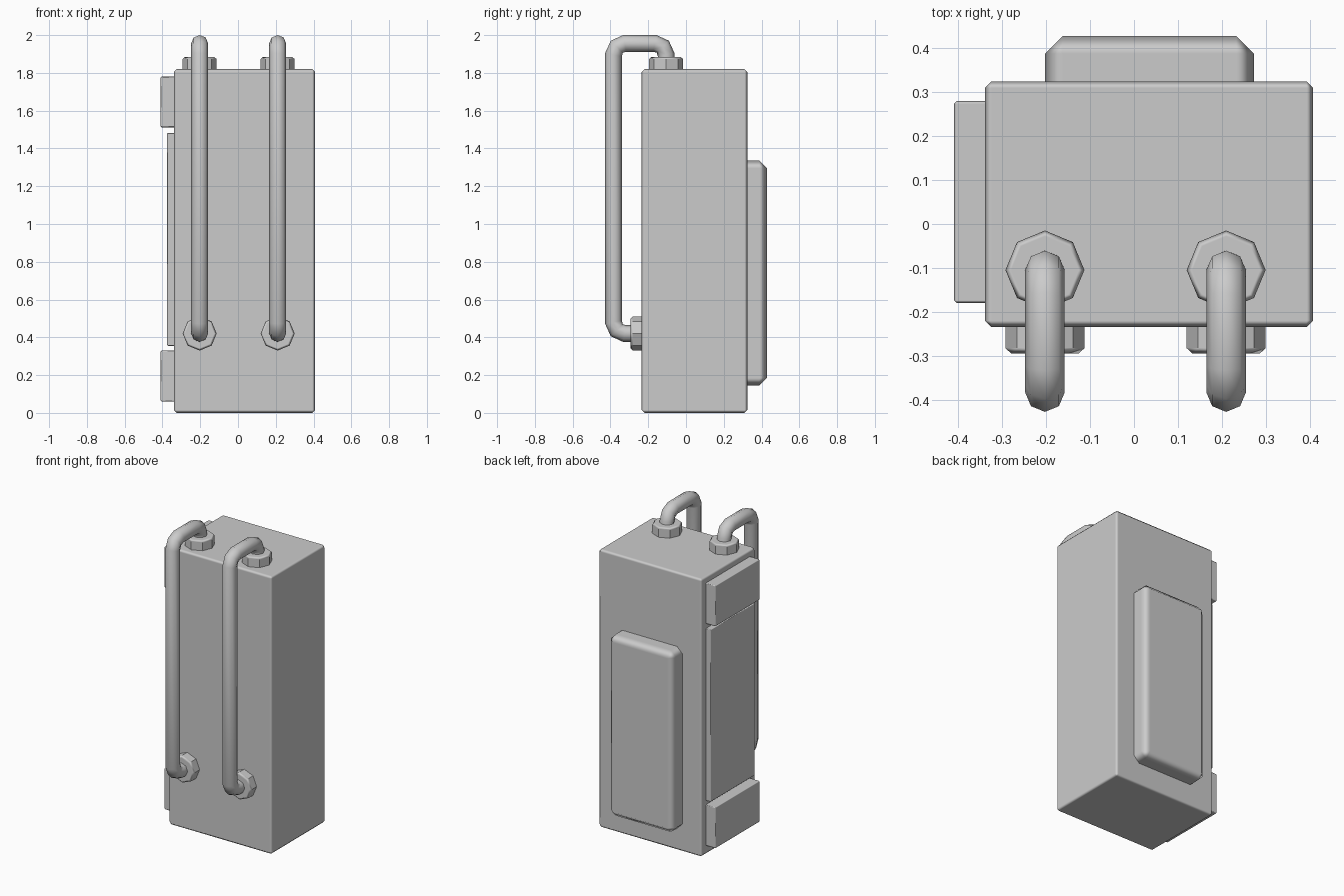
import bpy
import math
from mathutils import Vector

cube = bpy.data.objects.get("Cube")
if cube:
    bpy.data.objects.remove(cube, do_unlink=True)

GREY = (0.6, 0.6, 0.6, 1.0)
mat = bpy.data.materials.new("plain_grey")
mat.use_nodes = True
mat.diffuse_color = GREY
mat.node_tree.nodes["Principled BSDF"].inputs["Base Color"].default_value = GREY


def bevel(obj, width, angle):
    mod = obj.modifiers.new("edge_bevel", 'BEVEL')
    mod.width = width
    mod.segments = 1
    mod.limit_method = 'ANGLE'
    mod.angle_limit = math.radians(angle)
    mod.harden_normals = True


def box(name, low, high, width):
    """Box between two corners with softly shaded chamfers."""
    low, high = Vector(low), Vector(high)
    bpy.ops.mesh.primitive_cube_add(size=1, location=(low + high) / 2)
    obj = bpy.context.object
    obj.name = name
    obj.scale = high - low
    bpy.ops.object.transform_apply(location=False, rotation=False, scale=True)
    bpy.ops.object.shade_smooth()
    obj.data.materials.append(mat)
    bevel(obj, width, 30)


def collar(name, centre, tilt):
    """Eight-sided fitting where a pipe meets the casing."""
    bpy.ops.mesh.primitive_cylinder_add(vertices=8, radius=0.09, depth=0.12,
                                        location=centre, rotation=(tilt, 0, 0))
    obj = bpy.context.object
    obj.name = name
    bpy.ops.object.shade_smooth_by_angle(angle=math.radians(30))
    obj.data.materials.append(mat)
    bevel(obj, 0.012, 60)


def pipe(name, x, corners, radius, fillet):
    """Tube along a path whose inner corners are rounded in two steps."""
    pts = [Vector((x, y, z)) for y, z in corners]
    path = [pts[0]]
    for a, b, c in zip(pts, pts[1:], pts[2:]):
        u, v = (a - b).normalized(), (c - b).normalized()
        path += [b + u * fillet,
                 b + (u + v) * fillet * (1 - math.sqrt(0.5)),
                 b + v * fillet]
    path.append(pts[-1])
    curve = bpy.data.curves.new(name, 'CURVE')
    curve.dimensions = '3D'
    curve.bevel_depth = radius
    curve.bevel_resolution = 2
    curve.use_fill_caps = True
    spline = curve.splines.new('POLY')
    spline.points.add(len(path) - 1)
    for point, co in zip(spline.points, path):
        point.co = (*co, 1)
    spline.use_smooth = True
    curve.materials.append(mat)
    bpy.context.collection.objects.link(bpy.data.objects.new(name, curve))


# Main casing and raised back panel
box("casing", (-0.34, -0.235, 0), (0.408, 0.325, 1.82), 0.015)
box("back_panel", (-0.203, 0.25, 0.145), (0.273, 0.428, 1.335), 0.04)

# Side plate between two thicker blocks
box("side_plate", (-0.375, -0.18, 0.355), (-0.32, 0.28, 1.483), 0.005)
box("upper_side_block", (-0.41, -0.18, 1.512), (-0.32, 0.28, 1.78), 0.006)
box("lower_side_block", (-0.41, -0.18, 0.06), (-0.32, 0.28, 0.33), 0.006)

# Two pipes running from the top, down the front, back into the casing
route = [(-0.105, 1.8), (-0.105, 1.956), (-0.384, 1.956),
         (-0.384, 0.42), (-0.22, 0.42)]
for side, x in (("right", -0.203), ("left", 0.21)):
    pipe(side + "_pipe", x, route, 0.045, 0.06)
    collar(side + "_top_collar", (x, -0.105, 1.825), 0)
    collar(side + "_front_collar", (x, -0.235, 0.42), math.pi / 2)
